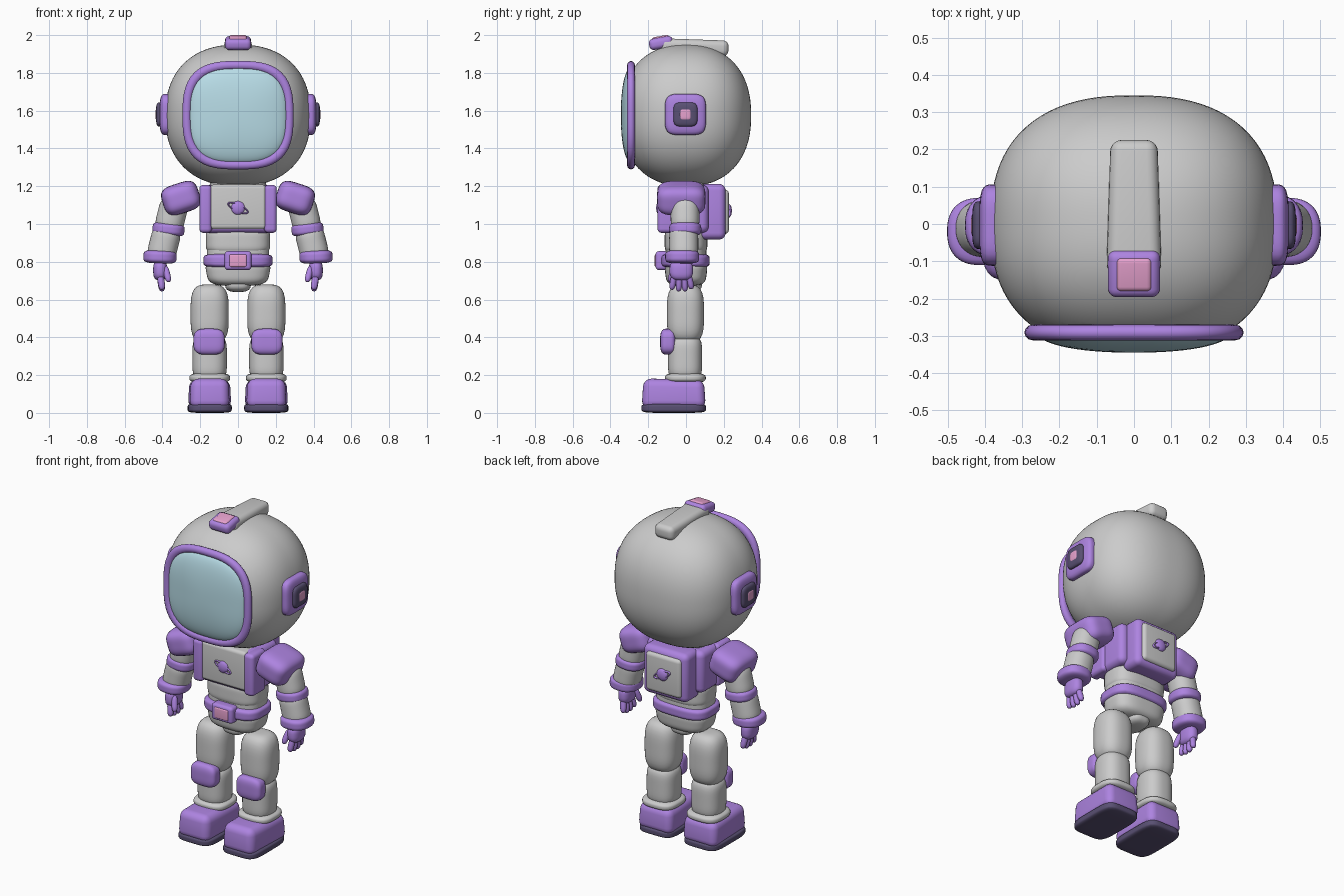
import bpy, bmesh, math
from mathutils import Matrix, Vector, Euler

if "Cube" in bpy.data.objects:
    bpy.data.objects.remove(bpy.data.objects["Cube"])


def material(name, rgb):
    m = bpy.data.materials.new(name)
    m.diffuse_color = (*rgb, 1)
    m.use_nodes = True
    m.node_tree.nodes["Principled BSDF"].inputs["Base Color"].default_value = m.diffuse_color
    return m


PURPLE = material("purple", (0.42, 0.23, 0.75))
DARK = material("dark_purple", (0.10, 0.08, 0.17))
PINK = material("pink", (0.80, 0.36, 0.62))
GLASS = material("glass", (0.48, 0.72, 0.80))


def finish(bm, name, c, rot, mat, pair, angle=50):
    """Place the mesh, smooth it, colour it and mirror it across x if it is one of a pair."""
    e = Euler([math.radians(a) for a in rot])
    bmesh.ops.transform(bm, matrix=Matrix.Translation(c) @ e.to_matrix().to_4x4(), verts=bm.verts)
    bmesh.ops.recalc_face_normals(bm, faces=bm.faces)
    me = bpy.data.meshes.new(name)
    bm.to_mesh(me)
    bm.free()
    ob = bpy.data.objects.new(name, me)
    bpy.context.collection.objects.link(ob)
    if mat:
        me.materials.append(mat)
    bpy.ops.object.select_all(action='DESELECT')
    ob.select_set(True)
    bpy.context.view_layer.objects.active = ob
    bpy.ops.object.shade_smooth_by_angle(angle=math.radians(angle))
    if pair:
        ob.modifiers.new("mirror", 'MIRROR').use_mirror_merge = False
    return ob


def puff(name, c, r, n=2.5, m=2.5, mat=None, rot=(0, 0, 0), pair=False, cuts=11, shape=None):
    """Superellipsoid: n rounds the xy outline, m rounds the z profile."""
    bm = bmesh.new()
    bmesh.ops.create_cube(bm, size=2)
    bmesh.ops.subdivide_edges(bm, edges=bm.edges[:], cuts=cuts, use_grid_fill=True)
    for v in bm.verts:
        d = Vector([math.tan(a * math.pi / 4) for a in v.co])
        f = ((abs(d.x)**n + abs(d.y)**n)**(m / n) + abs(d.z)**m)**(1 / m)
        d /= f
        v.co = Vector((d.x * r[0], d.y * r[1], d.z * r[2]))
        if shape:
            v.co = shape(v.co)
    return finish(bm, name, c, rot, mat, pair)


def box(name, c, h, bevel, mat=None, rot=(0, 0, 0), pair=False, shape=None):
    """Rounded box from half sizes, with optional reshaping of its corners."""
    bm = bmesh.new()
    bmesh.ops.create_cube(bm, size=2)
    for v in bm.verts:
        v.co = Vector((v.co.x * h[0], v.co.y * h[1], v.co.z * h[2]))
        if shape:
            v.co = shape(v.co)
    bmesh.ops.bevel(bm, geom=bm.edges[:], offset=bevel, segments=5, profile=0.5, affect='EDGES')
    return finish(bm, name, c, rot, mat, pair)


def ring(name, c, rx, rz, n, tx, ty, mat, rot=(0, 0, 0)):
    """Tube swept round a superellipse in the xz plane."""
    bm = bmesh.new()
    N, K = 64, 12
    rows = []
    for i in range(N):
        a = 2 * math.pi * i / N
        ca, sa = math.cos(a), math.sin(a)
        f = (abs(ca)**n + abs(sa)**n)**(-1 / n)
        row = []
        for k in range(K):
            b = 2 * math.pi * k / K
            o = tx * math.cos(b)
            row.append(bm.verts.new(((rx + o) * ca * f, ty * math.sin(b), (rz + o) * sa * f)))
        rows.append(row)
    for i in range(N):
        p, q = rows[i], rows[(i + 1) % N]
        for k in range(K):
            bm.faces.new((p[k], q[k], q[(k + 1) % K], p[(k + 1) % K]))
    return finish(bm, name, c, rot, mat, False)


# Helmet with flattened front, visor and rim
puff("helmet", (0, 0, 1.575), (.385, .345, .375), 2.45, 2.3, cuts=23,
     shape=lambda p: Vector((p.x, max(p.y, -.285), p.z)))
puff("visor", (0, -.285, 1.576), (.262, .255, .06), 2.9, 2.2, GLASS, rot=(90, 0, 0), cuts=17)
ring("visor_rim", (0, -.291, 1.576), .271, .264, 2.9, .023, .021, PURPLE)

# Crest strip and lamp on top of the helmet
box("crest", (0, .045, 1.935), (.074, .18, .042), .03, rot=(-2, 0, 0),
    shape=lambda p: Vector((p.x * (.85 if p.y > 0 else 1), p.y, p.z)))
box("lamp_housing", (0, -.132, 1.958), (.07, .064, .03), .024, PURPLE, rot=(10, 0, 0))
box("lamp", (0, -.134, 1.975), (.048, .046, .02), .014, PINK, rot=(10, 0, 0))

# Ear pads
for name, x, h, d, mat in (("ear_pad", .375, .109, .04, PURPLE), ("ear_plate", .41, .064, .024, DARK),
                           ("ear_button", .425, .03, .012, PINK)):
    puff(name, (x, -.003, 1.58), (h, h, d), 4.5, 4, mat, rot=(0, 90, 0), pair=True)

# Chest, front panel and side bars
puff("neck", (0, 0, 1.19), (.15, .11, .06), 2.5, 4)
box("chest", (0, -.005, 1.08), (.192, .125, .127), .035, PURPLE)
box("chest_panel", (0, -.09, 1.09), (.15, .054, .118), .02)
box("chest_bar", (.172, -.085, 1.08), (.033, .066, .127), .022, PURPLE, pair=True)

# Backpack
box("backpack", (0, .14, 1.065), (.15, .07, .147), .035, PURPLE)
box("backpack_panel", (0, .2, 1.065), (.118, .027, .118), .022)

# Ringed ball ornaments, front and back
for side, y, z in (("front", -.14, 1.085), ("back", .225, 1.07)):
    puff(side + "_ball", (0, y, z), (.037, .018, .037), 2, 2, PURPLE, cuts=7)
    ring(side + "_ball_ring", (0, y, z), .056, .018, 2, .005, .012, PURPLE, rot=(0, 25, 0))

# Abdomen, belt and hips
puff("abdomen", (0, 0, .91), (.17, .113, .07), 3, 5)
puff("waist", (0, 0, .85), (.165, .108, .07), 3, 5)
puff("belt", (0, -.003, .806), (.183, .128, .038), 3.2, 5, PURPLE)
box("buckle", (0, -.128, .806), (.071, .033, .05), .018, PURPLE)
box("buckle_plate", (0, -.15, .806), (.046, .016, .033), .008, PINK)
puff("hips", (0, 0, .74), (.167, .11, .067), 3, 4,
     shape=lambda p: Vector((p.x * (1 + p.z * 1.2), p.y * (1 + p.z), p.z)))
puff("crotch", (0, 0, .685), (.068, .085, .045), 3, 3)

# Legs
puff("thigh", (.15, -.003, .525), (.101, .098, .155), 2.5, 3.6, pair=True)
puff("shin", (.15, -.005, .29), (.091, .09, .115), 2.5, 5, pair=True)
puff("knee_pad", (.153, -.095, .377), (.083, .042, .069), 4, 3.4, PURPLE, pair=True)
puff("ankle_cuff", (.15, -.003, .185), (.108, .108, .028), 3, 3, pair=True)


# Boots narrow slightly towards the toe
def toe(p):
    return Vector((p.x * (.9 if p.y < 0 else 1), p.y, p.z))


def boot_top(p):
    k = .94 if p.z > 0 else 1
    return Vector((toe(p).x * k, p.y * k, p.z + (.006 if p.y < 0 < p.z else 0)))


box("boot", (.15, -.065, .1), (.116, .17, .076), .042, PURPLE, pair=True, shape=boot_top)
puff("sole", (.15, -.065, .025), (.117, .171, .025), 5, 5, DARK, pair=True,
     shape=lambda p: Vector((p.x * (1 + .3 * min(p.y + .1, 0)), p.y, p.z)))

# Arms
T = (0, -14, 0)
puff("shoulder", (.302, -.025, 1.137), (.1, .128, .08), 4, 3.6, PURPLE, rot=(0, 18, 0), pair=True)
puff("upper_arm", (.352, -.005, 1.045), (.076, .076, .09), 2.2, 4, rot=T, pair=True)
puff("elbow_band", (.368, -.004, .972), (.085, .085, .034), 2.4, 4, PURPLE, rot=(0, -6, 0), pair=True)
puff("forearm", (.392, -.012, .895), (.077, .077, .085), 2.2, 5, rot=T, pair=True)
puff("wrist_cuff", (.413, -.02, .826), (.088, .09, .035), 2.4, 4, PURPLE, rot=(0, -2, 0), pair=True)

# Hands
puff("palm", (.412, -.025, .755), (.037, .062, .053), 2.5, 3, PURPLE, pair=True, cuts=7)
for i, (y, z, tilt) in enumerate(((-.068, .695, -10), (-.037, .687, -3), (-.007, .687, 4), (.021, .698, 12))):
    puff("finger_%d" % (i + 1), (.407, y, z), (.018, .0165, .044), 2, 3, PURPLE,
         rot=(tilt, 8, 0), pair=True, cuts=5)
puff("thumb", (.376, -.072, .735), (.017, .017, .045), 2, 3, PURPLE, rot=(-18, 14, 0), pair=True, cuts=5)
